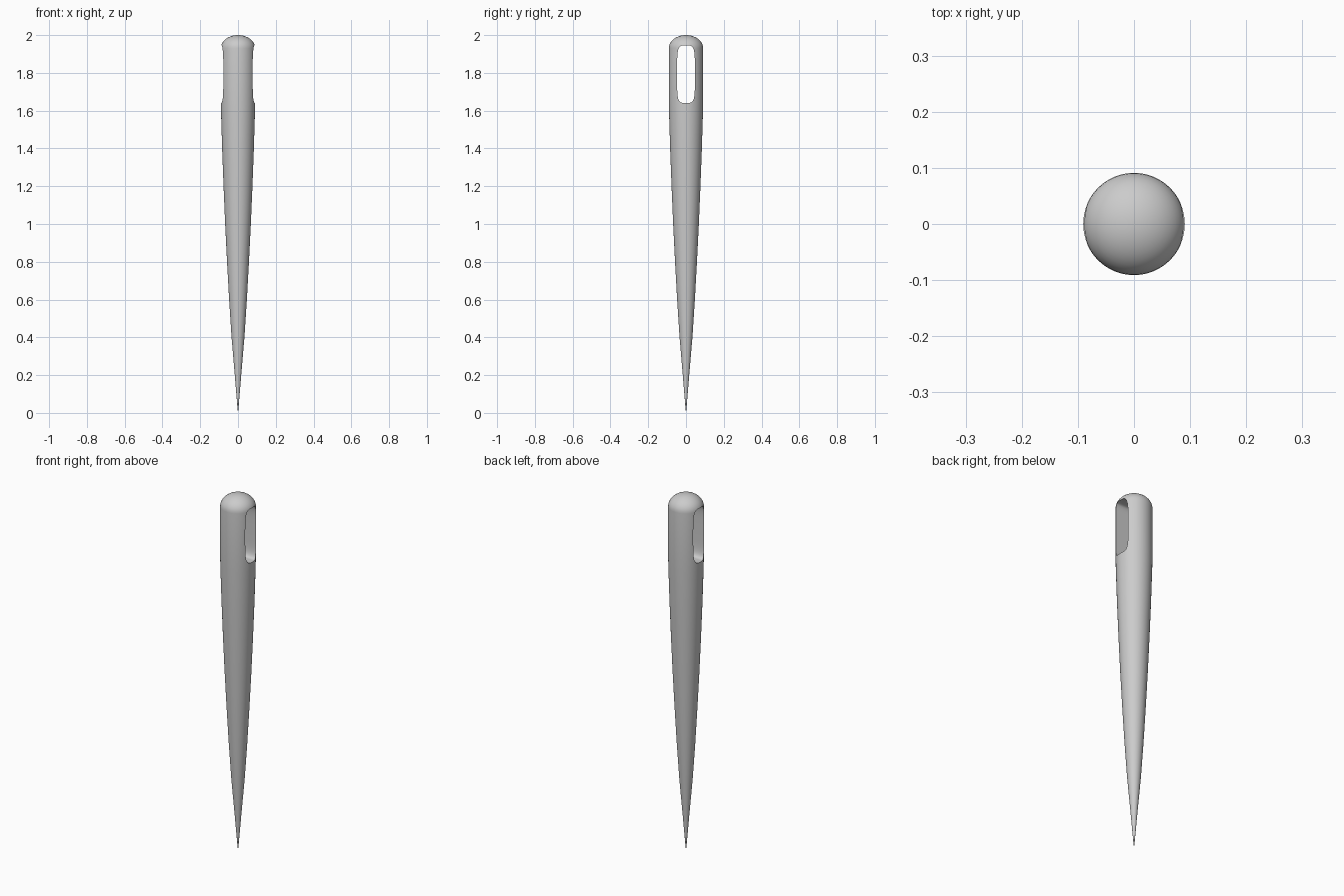
import bpy, bmesh, math

if "Cube" in bpy.data.objects:
    bpy.data.objects.remove(bpy.data.objects["Cube"])


def make_object(name, bm):
    bmesh.ops.recalc_face_normals(bm, faces=bm.faces)
    mesh = bpy.data.meshes.new(name)
    bm.to_mesh(mesh)
    bm.free()
    obj = bpy.data.objects.new(name, mesh)
    bpy.context.collection.objects.link(obj)
    return obj


# Needle body: tapered shaft with a domed head, revolved around z
R, SHOULDER = 0.091, 1.93
profile = [(0, 0), (0.004, 0.04), (0.017, 0.2), (0.034, 0.4), (0.047, 0.6),
           (0.058, 0.8), (0.068, 1.0), (0.0765, 1.2), (0.084, 1.4),
           (0.09, 1.6), (R, 1.68)]
for i in range(11):
    a = math.pi / 2 * i / 10
    r = R * math.cos(a) if i < 10 else 0
    profile.append((r, SHOULDER + (2 - SHOULDER) * math.sin(a)))

bm = bmesh.new()
verts = [bm.verts.new((r, 0, z)) for r, z in profile]
edges = [bm.edges.new(pair) for pair in zip(verts, verts[1:])]
bmesh.ops.spin(bm, geom=verts + edges, cent=(0, 0, 0), axis=(0, 0, 1),
               angle=math.tau, steps=64)
bmesh.ops.remove_doubles(bm, verts=bm.verts, dist=1e-5)
needle = make_object("needle", bm)

# Eye cutter: rounded slot running through along x
bm = bmesh.new()
ring = []
for i in range(64):
    a = math.tau * i / 64
    c, s = math.cos(a), math.sin(a)
    y = math.copysign(abs(c) ** 0.42, c) * 0.047
    z = math.copysign(abs(s) ** 0.42, s) * 0.152
    ring.append(bm.verts.new((-0.2, y, 1.793 + z)))
face = bm.faces.new(ring)
ext = bmesh.ops.extrude_face_region(bm, geom=[face])["geom"]
bmesh.ops.translate(bm, vec=(0.4, 0, 0),
                    verts=[v for v in ext if isinstance(v, bmesh.types.BMVert)])
cutter = make_object("eye_cutter", bm)
cutter.hide_render = True
cutter.hide_viewport = True

cut = needle.modifiers.new("eye", 'BOOLEAN')
cut.operation = 'DIFFERENCE'
cut.solver = 'EXACT'
cut.object = cutter

# Smooth shading with a crisp eye rim
bpy.context.view_layer.objects.active = needle
needle.select_set(True)
bpy.ops.object.modifier_apply(modifier=cut.name)
bpy.data.objects.remove(cutter)
bpy.ops.object.shade_smooth_by_angle(angle=math.radians(35))
